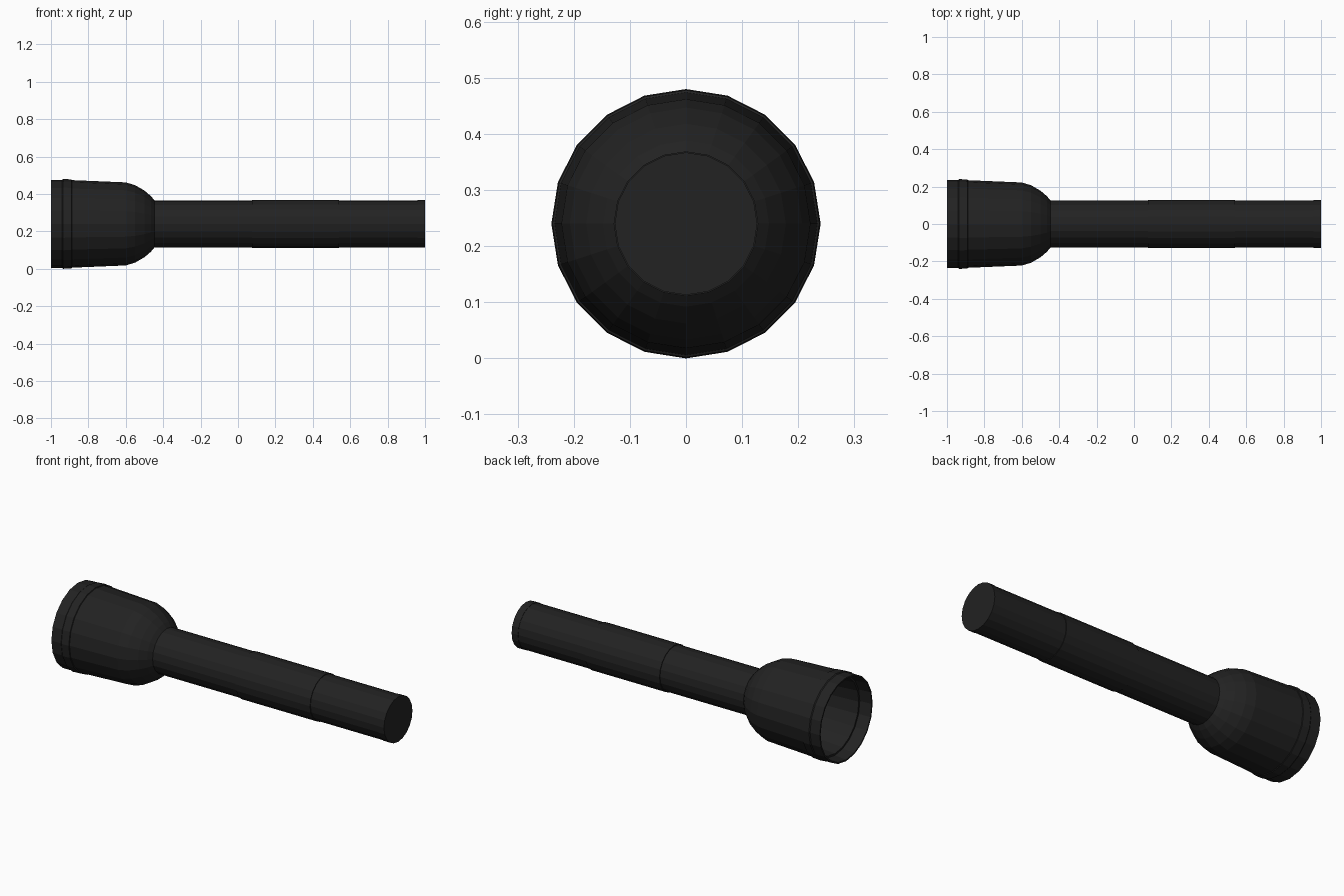
import bpy, bmesh, math

if "Cube" in bpy.data.objects:
    bpy.data.objects.remove(bpy.data.objects["Cube"])

SIDES = 20
AXIS_Z = 0.24


def material(name, c):
    m = bpy.data.materials.new(name)
    m.diffuse_color = (c, c, c, 1)
    m.use_nodes = True
    m.node_tree.nodes["Principled BSDF"].inputs["Base Color"].default_value = m.diffuse_color
    return m


black = material("matte black", 0.016)


def lathe(name, profile):
    """Spin an (x, radius) profile about the torch axis; radius 0 ends get capped by an n-gon."""
    bm = bmesh.new()
    rings = []
    for x, r in profile:
        rings.append([bm.verts.new((x, r * math.cos(2 * math.pi * i / SIDES),
                                    AXIS_Z + r * math.sin(2 * math.pi * i / SIDES)))
                      for i in range(SIDES)])
    for a, b in zip(rings, rings[1:]):
        for i in range(SIDES):
            j = (i + 1) % SIDES
            bm.faces.new((a[i], a[j], b[j], b[i]))
    bm.faces.new(rings[-1])
    if name != "head":
        bm.faces.new(rings[0])
    bmesh.ops.recalc_face_normals(bm, faces=bm.faces[:])
    me = bpy.data.meshes.new(name)
    bm.to_mesh(me)
    bm.free()
    me.materials.append(black)
    ob = bpy.data.objects.new(name, me)
    bpy.context.collection.objects.link(ob)
    return ob


# Hollow head: reflector floor, inner wall, bezel lip, outer bell, rounded neck
lathe("head", [
    (-0.52, 0.12), (-0.60, 0.185), (-0.93, 0.212), (-0.93, 0.222), (-1.0, 0.228),
    (-1.0, 0.236), (-0.94, 0.236), (-0.935, 0.240), (-0.89, 0.238), (-0.888, 0.234),
    (-0.60, 0.222), (-0.55, 0.207), (-0.50, 0.178), (-0.465, 0.148), (-0.445, 0.124)])
# close the reflector floor
lathe("reflector_floor", [(-0.52, 0.12), (-0.515, 0.12)])
# Tube, raised grip and end cap
lathe("handle", [(-0.45, 0.125), (0.97, 0.125)])
lathe("grip", [(0.075, 0.129), (0.54, 0.129)])
lathe("end_cap", [(0.96, 0.127), (1.0, 0.127)])
